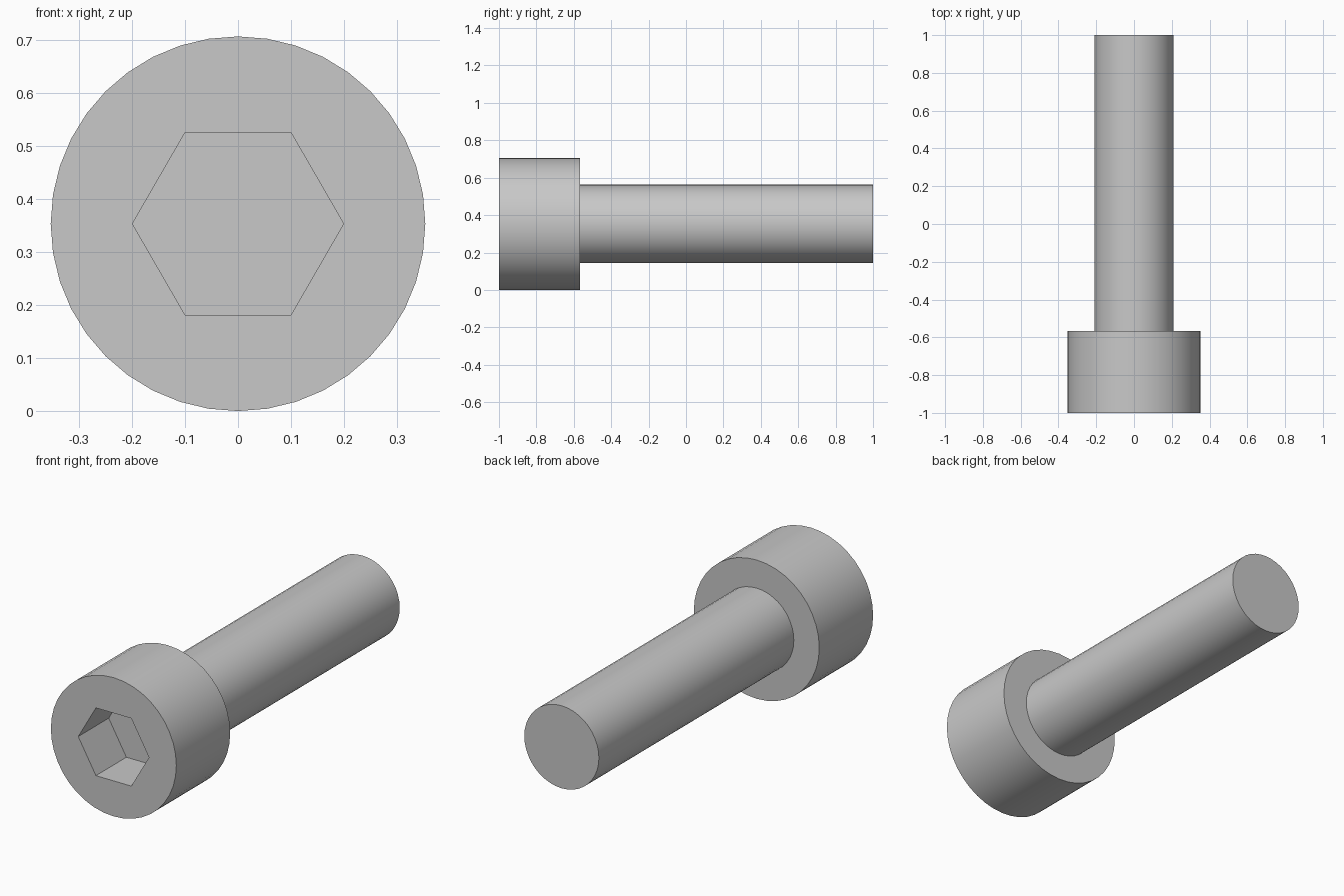
import bpy, bmesh, math

default = bpy.data.objects.get("Cube")
if default:
    bpy.data.objects.remove(default, do_unlink=True)

RADIUS = 0.353          # head radius, also the height of the axis
SHAFT_RADIUS = 0.21
SOCKET_RADIUS = 0.199   # corner radius of the hex socket
FRONT, SHOULDER, TIP = -1.0, -0.567, 1.0
SOCKET_FLOOR = FRONT + 0.245
SEGMENTS = 40

steel = bpy.data.materials.new("steel_grey")
steel.use_nodes = True
colour = (0.58, 0.58, 0.58, 1)
steel.diffuse_color = colour
steel.node_tree.nodes["Principled BSDF"].inputs["Base Color"].default_value = colour


def ring(bm, radius, y, sides):
    """Closed loop of vertices around the screw axis."""
    angles = [math.tau * i / sides for i in range(sides)]
    return [bm.verts.new((radius * math.cos(a), y, RADIUS + radius * math.sin(a)))
            for a in angles]


def wall(bm, a, b):
    for i in range(len(a)):
        j = (i + 1) % len(a)
        bm.faces.new((a[i], a[j], b[j], b[i]))


def loop_edges(bm, verts):
    return [bm.edges.get((v, verts[i - 1])) for i, v in enumerate(verts)]


def finish(bm, name):
    bmesh.ops.recalc_face_normals(bm, faces=bm.faces[:])
    mesh = bpy.data.meshes.new(name)
    bm.to_mesh(mesh)
    bm.free()
    mesh.materials.append(steel)
    obj = bpy.data.objects.new(name, mesh)
    bpy.context.collection.objects.link(obj)
    bpy.ops.object.select_all(action='DESELECT')
    obj.select_set(True)
    bpy.context.view_layer.objects.active = obj
    bpy.ops.object.shade_smooth_by_angle(angle=math.radians(30))


# Cylindrical head with a hexagonal socket sunk into the front
bm = bmesh.new()
rim = ring(bm, RADIUS, FRONT, SEGMENTS)
shoulder = ring(bm, RADIUS, SHOULDER, SEGMENTS)
mouth = ring(bm, SOCKET_RADIUS, FRONT, 6)
floor = ring(bm, SOCKET_RADIUS, SOCKET_FLOOR, 6)
wall(bm, rim, shoulder)
wall(bm, mouth, floor)
bm.faces.new(shoulder)
bm.faces.new(floor)
bmesh.ops.triangle_fill(bm, use_beauty=True, normal=(0, -1, 0),
                        edges=loop_edges(bm, rim) + loop_edges(bm, mouth))
finish(bm, "screw_head")

# Plain shaft, open where it meets the head
bm = bmesh.new()
root = ring(bm, SHAFT_RADIUS, SHOULDER, SEGMENTS)
tip = ring(bm, SHAFT_RADIUS, TIP, SEGMENTS)
wall(bm, root, tip)
bm.faces.new(tip)
finish(bm, "screw_shaft")
